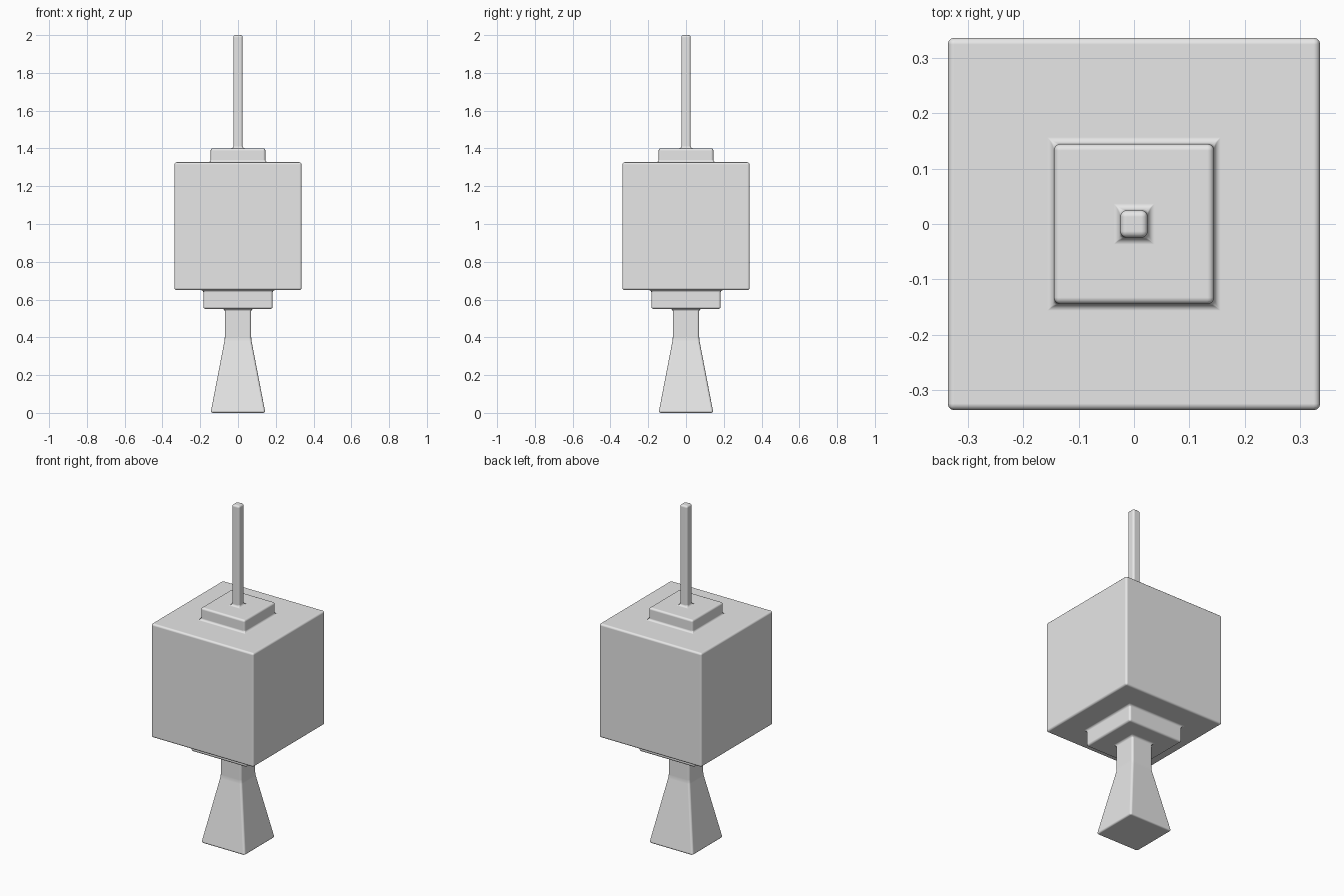
import bpy, bmesh, math

cube = bpy.data.objects.get("Cube")
if cube:
    bpy.data.objects.remove(cube, do_unlink=True)

# Single grey finish
grey = bpy.data.materials.new("plain grey")
grey.use_nodes = True
colour = (0.8, 0.8, 0.8, 1)
grey.diffuse_color = colour
grey.node_tree.nodes["Principled BSDF"].inputs["Base Color"].default_value = colour

# Half-width and height of each square section, bottom to top
profile = [
    (0.145, 0.00), (0.07, 0.39), (0.07, 0.55),      # flared foot and neck
    (0.183, 0.55), (0.183, 0.65),                   # lower collar
    (0.337, 0.65), (0.337, 1.327),                  # main block
    (0.145, 1.327), (0.145, 1.40),                  # upper plate
    (0.025, 1.40), (0.025, 2.00),                   # rod
]
corners = [(-1, -1), (1, -1), (1, 1), (-1, 1)]

# Stack the sections into one continuous stepped solid
bm = bmesh.new()
rings = [[bm.verts.new((x * w, y * w, z)) for x, y in corners] for w, z in profile]
for low, high in zip(rings, rings[1:]):
    for i in range(4):
        j = (i + 1) % 4
        bm.faces.new((low[i], low[j], high[j], high[i]))
bm.faces.new(rings[0][::-1])
bm.faces.new(rings[-1])
bmesh.ops.recalc_face_normals(bm, faces=bm.faces)
mesh = bpy.data.meshes.new("stepped_block_with_rod")
bm.to_mesh(mesh)
bm.free()
mesh.materials.append(grey)
body = bpy.data.objects.new("stepped_block_with_rod", mesh)
bpy.context.collection.objects.link(body)

# Round outer edges and fillet the steps
bevel = body.modifiers.new("soft edges", 'BEVEL')
bevel.width = 0.012
bevel.segments = 3
bevel.limit_method = 'ANGLE'
bevel.angle_limit = math.radians(5)
bevel.harden_normals = True
mesh.shade_smooth()
